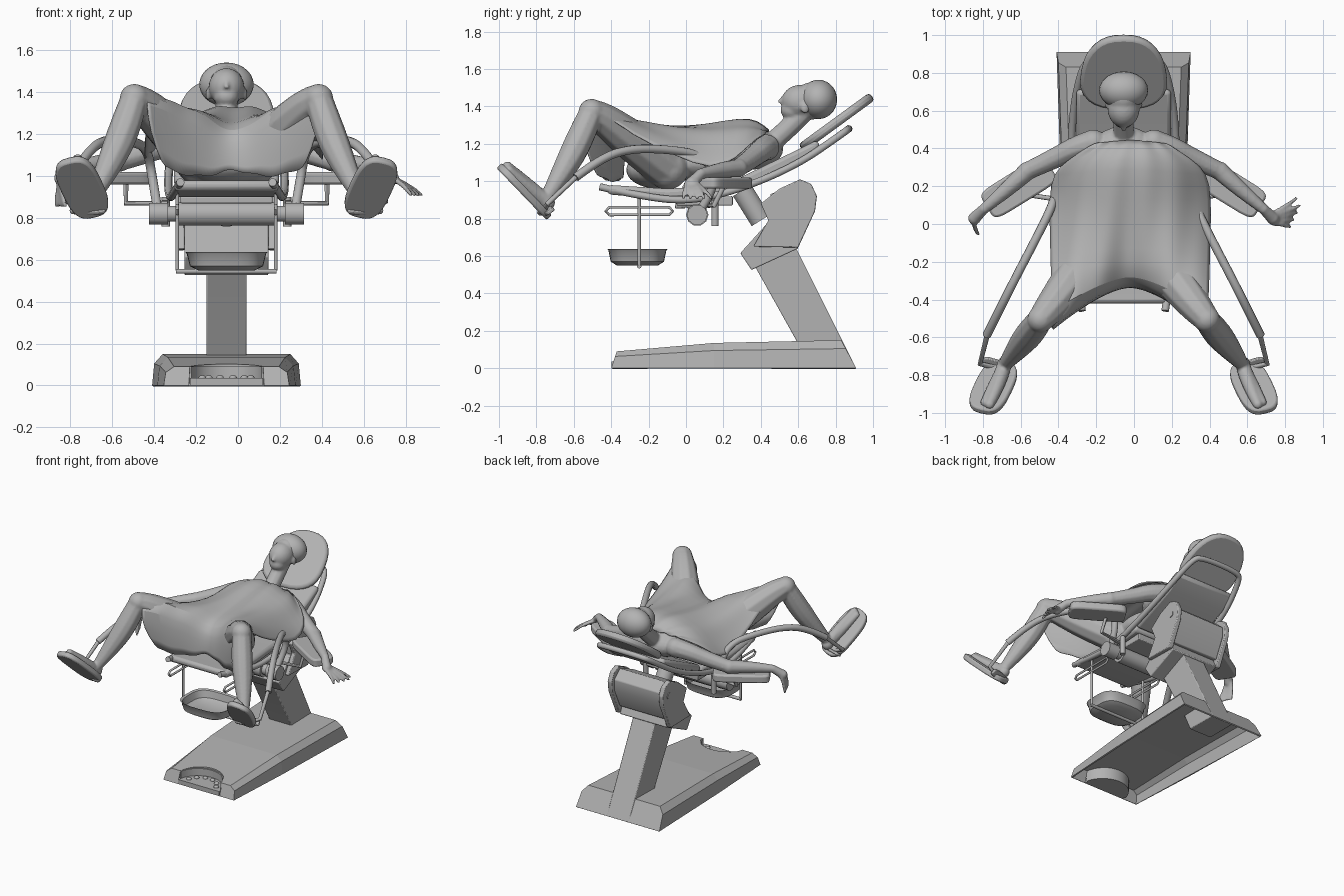
import bpy, bmesh, math
from math import sin, cos, pi
from mathutils import Vector

if "Cube" in bpy.data.objects:
    bpy.data.objects.remove(bpy.data.objects["Cube"], do_unlink=True)

CX = -0.055   # centre line of chair and patient
GREY = bpy.data.materials.new("plain grey")
GREY.use_nodes = True
GREY.diffuse_color = (0.45, 0.45, 0.45, 1)
GREY.node_tree.nodes["Principled BSDF"].inputs["Base Color"].default_value = (0.45, 0.45, 0.45, 1)


def activate(ob):
    bpy.ops.object.select_all(action='DESELECT')
    ob.select_set(True)
    bpy.context.view_layer.objects.active = ob


def finish(name, bm, smooth=True, bevel=0):
    bmesh.ops.recalc_face_normals(bm, faces=bm.faces)
    me = bpy.data.meshes.new(name)
    bm.to_mesh(me)
    bm.free()
    ob = bpy.data.objects.new(name, me)
    bpy.context.collection.objects.link(ob)
    me.materials.append(GREY)
    if bevel:
        m = ob.modifiers.new("Bevel", 'BEVEL')
        m.width, m.segments, m.limit_method = bevel, 2, 'ANGLE'
    if smooth:
        activate(ob)
        bpy.ops.object.shade_smooth_by_angle(angle=math.radians(35))
    return ob


def loft(bm, rings, caps=True, closed=True):
    vs = [[bm.verts.new(p) for p in r] for r in rings]
    n = len(vs[0])
    for a, b in zip(vs, vs[1:]):
        for i in range(n if closed else n - 1):
            j = (i + 1) % n
            bm.faces.new((a[i], a[j], b[j], b[i]))
    if caps:
        bm.faces.new(vs[0])
        bm.faces.new(vs[-1])


def prism_x(name, pts, x0, x1, bevel=0.006):
    bm = bmesh.new()
    loft(bm, [[(x, y, z) for y, z in pts] for x in (x0, x1)])
    return finish(name, bm, True, bevel)


def prism_z(name, pts, z0, z1):
    bm = bmesh.new()
    loft(bm, [[(x, y, z) for x, y in pts] for z in (z0, z1)])
    return finish(name, bm)


def tube(name, pts, r, radii=None, straight=False):
    cu = bpy.data.curves.new(name, 'CURVE')
    cu.dimensions, cu.bevel_depth, cu.bevel_resolution = '3D', r, 3
    cu.use_fill_caps, cu.resolution_u = True, 8
    sp = cu.splines.new('POLY' if straight else 'NURBS')
    sp.points.add(len(pts) - 1)
    for i, p in enumerate(pts):
        sp.points[i].co = (*p, 1)
        sp.points[i].radius = radii[i] / r if radii else 1
    if not straight:
        sp.order_u, sp.use_endpoint_u = 3, True
    ob = bpy.data.objects.new(name, cu)
    bpy.context.collection.objects.link(ob)
    cu.materials.append(GREY)
    activate(ob)
    bpy.ops.object.convert(target='MESH')
    bpy.ops.object.shade_smooth_by_angle(angle=math.radians(40))
    return bpy.context.object


def ball(name, c, s):
    bm = bmesh.new()
    bmesh.ops.create_uvsphere(bm, u_segments=24, v_segments=14, radius=1)
    for v in bm.verts:
        v.co = Vector(c) + Vector([v.co[i] * s[i] for i in range(3)])
    return finish(name, bm)


def plate(name, c, along, side, half_len, half_wid, thick, power, bevel=0.01, taper=0):
    """Rounded slab lying in the plane of two directions."""
    a = Vector(along).normalized()
    s = (Vector(side) - a * a.dot(Vector(side))).normalized()
    n = a.cross(s)
    f = lambda v: math.copysign(abs(v) ** (2 / power), v)
    angles = [2 * pi * i / 32 for i in range(32)]
    bm = bmesh.new()
    loft(bm, [[Vector(c) + a * half_len * f(cos(t)) + s * half_wid * f(sin(t)) * (1 - taper * f(cos(t))) + n * h
               for t in angles] for h in (-thick / 2, thick / 2)])
    return finish(name, bm, True, bevel)


# Hollow base shell with a round pedal well at the front
bm = bmesh.new()
rings = []
for yb, yt, hw, z in [(-.40, -.37, .3, .09), (.15, .15, .33, .135), (.91, .83, .355, .15)]:
    ym = yb + (yt - yb) * .7
    half = [(hw, yb, 0), (hw - .01, ym, z * .7), (hw - .05, yt, z)]
    rings.append([(CX + x, y, h) for x, y, h in half] + [(CX - x, y, h) for x, y, h in half[::-1]])
loft(bm, rings, caps=True, closed=False)
base = finish("base_shell", bm, False)
base.modifiers.new("Wall", 'SOLIDIFY').thickness = 0.012


def arc(r, cut=0):
    turns = [cut + (pi - 2 * cut) * i / 16 for i in range(17)]
    return [(CX + r * cos(t), -.41 + r * sin(t)) for t in turns]


cutter = prism_z("pedal_well_cutter", [(CX - .18, -.6), (CX + .18, -.6)] + arc(.18), -.1, .4)
cutter.hide_render = True
cutter.hide_set(True)
m = base.modifiers.new("Well", 'BOOLEAN')
m.object, m.operation = cutter, 'DIFFERENCE'
prism_z("pedal_well_wall", arc(.185, .22) + arc(.172, .22)[::-1], 0, .09)
prism_z("pedal_deck", arc(.175, .06), 0, .035)
for k in range(6):
    t = pi * (k + .5) / 6
    ball("pedal_button", (CX + .12 * cos(t), -.38 + .11 * sin(t), .037), (.018, .018, .012))

# Leaning column and tilting head housing
prism_x("column", [(.91, 0), (.59, .64), (.36, .56), (.60, .13), (.66, 0)], CX - .095, CX + .095)
prism_x("neck_block", [(.29, .615), (.35, .525), (.60, .64), (.55, .75), (.43, .77)], CX - .2, CX + .2)
cheek = [(.36, .65), (.60, .645), (.69, .84), (.70, .92), (.67, .985), (.61, 1.01), (.5, .96), (.40, .88), (.44, .79)]
for s in (-1, 1):
    a, b = sorted((CX + s * .2, CX + s * .235))
    prism_x("housing_cheek", cheek, a, b)
    tube("pivot_cap", [(CX + s * .23, .62, .9), (CX + s * .24, .62, .9)], .025, straight=True)
prism_x("housing_core", [(.47, .72), (.6, .70), (.67, .85), (.67, .93), (.6, .99), (.45, .93)], CX - .2, CX + .2)
tube("tilt_motor", [(CX, .40, .79), (CX, .30, .95)], .06, straight=True)

# Seat frame: continuous rail loop, rollers and cushions
side = [(.22, -.46, .97), (.25, -.25, .92), (.27, .02, .89), (.28, .3, .96), (.27, .6, 1.09),
        (.22, .83, 1.25), (.17, .87, 1.28)]
tube("rail_loop", [(CX + x, y, z) for x, y, z in side] + [(CX - x, y, z) for x, y, z in side[::-1]], .02)
prism_x("seat_cushion", [(-.42, .93), (-.1, .9), (.25, .93), (.25, .98), (-.1, .96), (-.42, .98)],
        CX - .25, CX + .25, .02)
prism_x("back_cushion", [(.26, .94), (.62, 1.1), (.72, 1.18), (.70, 1.22), (.58, 1.16), (.25, 1.0)],
        CX - .25, CX + .25, .02)
plate("headrest", (CX, .805, 1.315), (0, .37, .27), (1, 0, 0), .235, .225, .05, 2.5, .018, taper=.15)
tube("cross_roller", [(CX - .24, .06, .82), (CX + .24, .06, .82)], .06, straight=True)
prism_x("under_seat_plate", [(-.05, .87), (.25, .87), (.25, .92), (-.05, .9)], CX - .22, CX + .22)

# Hanging basin with its slide loops and hanger frame
bm = bmesh.new()
levels = [(.72, .55), (.92, .57), (1, .63), (1.04, .637), (.96, .63), (.88, .58), (.7, .562)]
loft(bm, [[(CX + k * .19 * math.copysign(abs(cos(t)) ** .6, cos(t)),
            -.26 + k * .155 * math.copysign(abs(sin(t)) ** .6, sin(t)), z)
           for t in [2 * pi * i / 32 for i in range(32)]] for k, z in levels])
finish("basin", bm)
for s in (-1, 1):
    x = CX + s * .235
    loop = [(x, -.41, .82), (x, -.09, .82), (x, -.07, .84), (x, -.09, .86), (x, -.41, .86),
            (x, -.43, .84), (x, -.41, .82)]
    tube("slide_loop", loop, .008, straight=True)
    tube("hanger_rod", [(x, -.25, .92), (x, -.25, .55)], .009, straight=True)
tube("hanger_bar", [(CX - .24, -.25, .545), (CX + .24, -.25, .545)], .012, straight=True)

# Both sides: clamps, arm boards, leg poles and foot plates
for s in (-1, 1):
    P = lambda x, y, z: (CX + s * x, y, z)
    tube("clamp_drum", [P(.24, .06, .82), P(.29, .06, .82)], .04, straight=True)
    tube("clamp_body", [P(.28, .06, .82), P(.37, .06, .82)], .055, straight=True)
    tube("clamp_knob", [P(.29, .155, .76), P(.29, .155, .9)], .02, straight=True)
    plate("arm_board", P(.555, .195, .99), (s * .34, -.21, 0), (.21, s * .34, 0), .2, .085, .06, 6, .012)
    tube("arm_board_post", [P(.28, .12, .87), P(.48, .15, .87), P(.48, .2, .97)], .013, straight=True)
    tube("leg_pole", [P(.33, .08, .85), P(.355, .18, 1.0), P(.38, .09, 1.14), P(.47, -.09, 1.17),
                      P(.58, -.3, 1.175), P(.66, -.46, 1.12), P(.725, -.59, 1.02)], .023)
    tube("leg_pole_inner", [P(.72, -.58, 1.03), P(.76, -.74, .88), P(.68, -.76, .84)], .014, straight=True)
    toe = Vector((s * .12, -.25, .26))
    plate("foot_plate", P(.69, -.865, .945), toe, (1, 0, 0), .195, .1, .04, 3, .01)
    plate("heel_ledge", P(.66, -.75, .84), (s * .9, .3, 0), (0, -.7, -.5), .09, .03, .02, 4, .005)

# Patient: limbs, trunk and head fused into one smooth body
parts = [ball("chest", (CX, .33, 1.17), (.2, .19, .11)),
         ball("abdomen", (CX, .08, 1.1), (.18, .25, .1)),
         ball("pelvis", (CX, -.15, 1.06), (.2, .17, .1)),
         tube("neck", [(CX, .45, 1.2), (CX, .55, 1.28), (CX, .66, 1.4)], .055),
         ball("skull", (CX, .68, 1.43), (.09, .11, .1)),
         ball("face", (CX, .61, 1.425), (.085, .1, .09)),
         ball("jaw", (CX, .57, 1.38), (.062, .065, .055)),
         tube("nose", [(CX, .52, 1.455), (CX, .497, 1.42)], .012, [.007, .013])]


def limb(pts, radii):
    parts.append(tube("limb", pts, .1, radii))
    for i in (0, -1):
        parts.append(ball("limb_end", pts[i], [radii[i]] * 3))


for s in (-1, 1):
    P = lambda x, y, z: (CX + s * x, y, z)
    limb([P(.13, -.1, 1.07), P(.25, -.27, 1.2), P(.4, -.46, 1.35), P(.44, -.505, 1.37)],
         [.115, .115, .085, .07])
    limb([P(.44, -.505, 1.37), P(.48, -.56, 1.24), P(.55, -.645, 1.07), P(.63, -.745, .91)],
         [.066, .078, .068, .036])
    limb([P(.63, -.74, .885), P(.66, -.85, .98), P(.71, -.955, 1.08)], [.04, .042, .026])
    limb([P(.63, -.75, .885), P(.68, -.85, .97), P(.735, -.945, 1.06)], [.036, .038, .024])
    parts.append(ball("ear", P(.088, .635, 1.39), (.012, .022, .03)))
    limb([P(.16, .43, 1.18), P(.24, .41, 1.17), P(.36, .35, 1.12), P(.51, .28, 1.07)],
         [.07, .064, .055, .048])
    limb([P(.51, .28, 1.07), P(.62, .18, 1.06), P(.74, .08, 1.04)], [.05, .044, .028])
    # palm droops on one side and lies open on the other
    palm = Vector(P(.79, .03, .99))
    limb([P(.74, .08, 1.04), tuple(palm)], [.028, .034])
    for k in range(5):
        spread = (k - 2) * .022
        tip = (.02 - .01 * k, -.04 + spread, -.13) if s < 0 else (.14 - abs(k - 3) * .016, .03 + 1.7 * spread, -.08)
        start = palm + Vector((0, spread * .6, 0))
        end = palm + Vector(tip)
        limb([tuple(start), tuple((start + end) / 2 + Vector((s * .01, 0, .01))), tuple(end)], [.013, .012, .01])

activate(parts[0])
for p in parts:
    p.select_set(True)
bpy.ops.object.join()
body = bpy.context.object
body.name = "patient_body"
m = body.modifiers.new("Fuse", 'REMESH')
m.mode, m.voxel_size, m.use_smooth_shade = 'VOXEL', .009, True
m = body.modifiers.new("Soften", 'SMOOTH')
m.factor, m.iterations = .5, 3

# Hair cap, swept back
ball("hair_cap", (CX, .708, 1.437), (.13, .1, .105))

# Drape sheet: rows run from the neckline to the hem
rows = [(.445, .2, 1.27, 1.27, 1.26, .02), (.39, .33, 1.32, 1.3, 1.2, .05), (.3, .41, 1.335, 1.3, 1.12, .03),
        (.14, .43, 1.29, 1.27, 1.05, 0), (-.06, .425, 1.24, 1.285, 1.14, 0), (-.2, .42, 1.21, 1.32, 1.24, .08),
        (-.28, .41, 1.17, 1.335, 1.41, .2), (-.31, .415, 1.12, 1.26, 1.36, .26), (-.325, .4, 1.08, 1.1, 1.22, .23),
        (-.33, .34, 1.05, 1.0, 1.05, .16)]
bm = bmesh.new()
sheet = []
for r, (y, hw, zc, zm, ze, dy) in enumerate(rows):
    line = []
    for i in range(25):
        t = (i - 12) / 12
        u = math.hypot(t, .12) / math.hypot(1, .12)
        z = zc * (1 - u) * (1 - 2 * u) + zm * 4 * u * (1 - u) + ze * u * (2 * u - 1)
        line.append((-.02 + hw * t, y - dy * u ** 1.4, z + .006 * sin(i * 1.3 + r * .7)))
    sheet.append(line)
loft(bm, sheet, caps=False, closed=False)
drape = finish("drape_sheet", bm)
m = drape.modifiers.new("Cloth", 'SUBSURF')
m.levels = m.render_levels = 1
drape.modifiers.new("Hem", 'SOLIDIFY').thickness = .006
